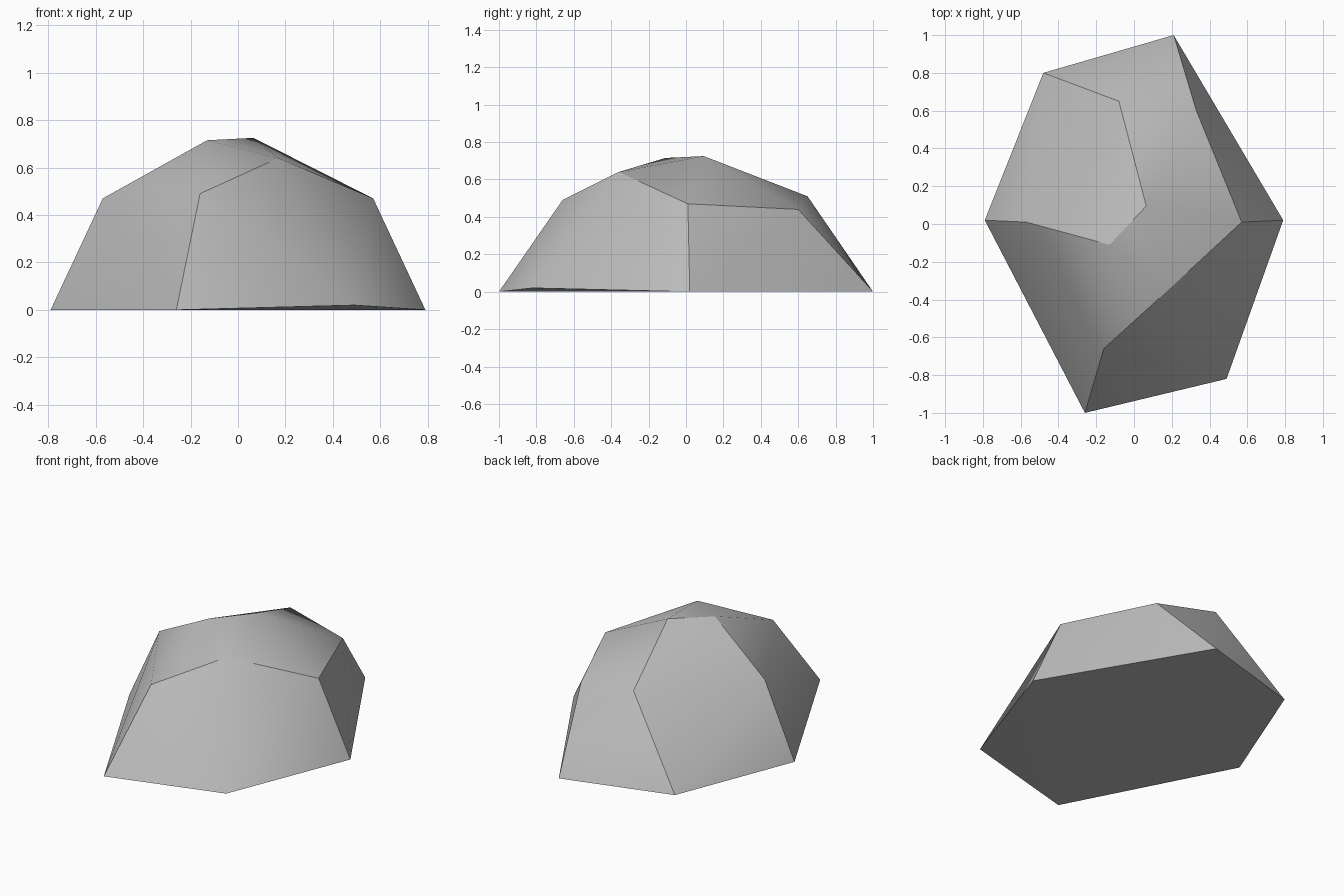
import bpy, bmesh

if "Cube" in bpy.data.objects:
    bpy.data.objects.remove(bpy.data.objects["Cube"], do_unlink=True)

# Corners of the boulder
corners = {
    "base_right": (-0.79, 0.02, 0), "base_front": (-0.26, -1, 0),
    "base_front_left": (0.49, -0.82, 0.02), "base_left": (0.79, 0.02, 0),
    "base_back": (0.21, 1, 0), "base_back_right": (-0.48, 0.8, 0),
    "side_right": (-0.57, 0.01, 0.47), "side_left": (0.57, 0.01, 0.47),
    "brow": (-0.16, -0.66, 0.49), "shoulder": (0.17, -0.36, 0.64),
    "peak_front": (-0.13, -0.11, 0.715), "peak_back": (0.065, 0.095, 0.725),
    "nape": (-0.08, 0.65, 0.51), "nape_left": (0.33, 0.6, 0.44),
}

# Creases that stay crisp; all other edges shade smoothly
creases = [
    "base_right side_right peak_front peak_back nape base_back_right",
    "base_front brow shoulder side_left base_left",
    "side_left nape_left base_back",
    "base_right base_front base_front_left base_left base_back base_back_right base_right",
]

# Wrap the corners in a convex skin
bm = bmesh.new()
verts = {name: bm.verts.new(co) for name, co in corners.items()}
bmesh.ops.convex_hull(bm, input=list(bm.verts))
bmesh.ops.recalc_face_normals(bm, faces=bm.faces)
for face in bm.faces:
    face.smooth = True
for chain in creases:
    names = chain.split()
    for a, b in zip(names, names[1:]):
        edge = bm.edges.get((verts[a], verts[b]))
        if edge:
            edge.smooth = False
mesh = bpy.data.meshes.new("boulder")
bm.to_mesh(mesh)
bm.free()

# Plain stone colour
stone = bpy.data.materials.new("stone grey")
stone.use_nodes = True
colour = (0.5, 0.5, 0.5, 1)
stone.diffuse_color = colour
bsdf = stone.node_tree.nodes["Principled BSDF"]
bsdf.inputs["Base Color"].default_value = colour
bsdf.inputs["Roughness"].default_value = 0.9
mesh.materials.append(stone)

boulder = bpy.data.objects.new("boulder", mesh)
bpy.context.collection.objects.link(boulder)
